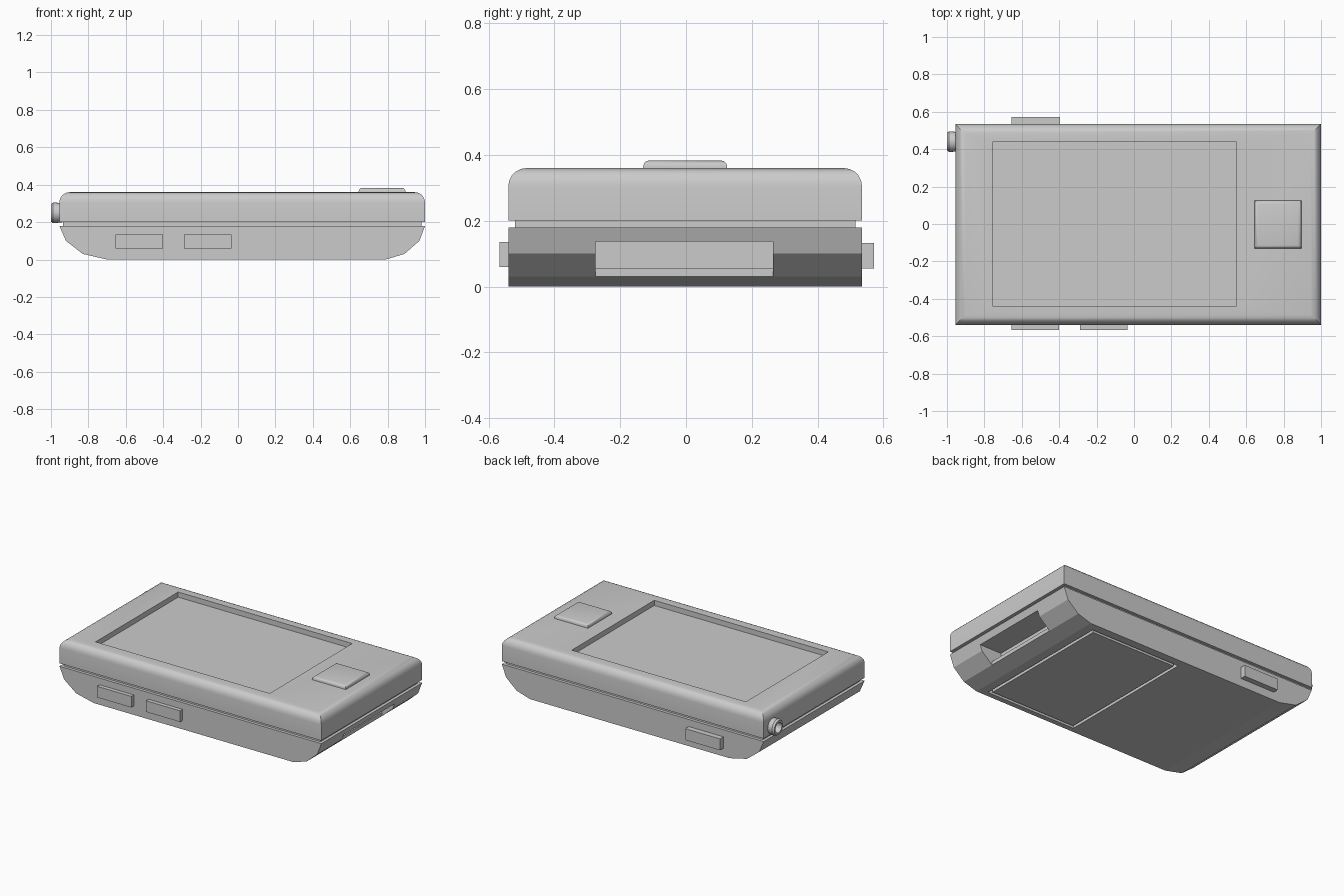
import bpy, bmesh, math
from mathutils import Vector

cube = bpy.data.objects.get("Cube")
if cube:
    bpy.data.objects.remove(cube, do_unlink=True)

GREY = (0.6, 0.6, 0.6, 1)
grey = bpy.data.materials.new("casing grey")
grey.use_nodes = True
grey.diffuse_color = GREY
grey.node_tree.nodes["Principled BSDF"].inputs["Base Color"].default_value = GREY


def finish(name, bm):
    """Turn a bmesh into a named grey object."""
    bmesh.ops.recalc_face_normals(bm, faces=bm.faces)
    mesh = bpy.data.meshes.new(name)
    bm.to_mesh(mesh)
    bm.free()
    mesh.materials.append(grey)
    obj = bpy.data.objects.new(name, mesh)
    bpy.context.collection.objects.link(obj)
    return obj


def box(name, x, y, z, top_bevel=0, segments=1):
    """Box from (min, max) ranges, optionally rounding the upper rim."""
    bm = bmesh.new()
    bmesh.ops.create_cube(bm, size=1)
    for v in bm.verts:
        v.co = Vector([r[0] if c < 0 else r[1] for c, r in zip(v.co, (x, y, z))])
    if top_bevel:
        rim = [e for e in bm.edges if all(v.co.z > z[1] - 0.001 for v in e.verts)]
        bmesh.ops.bevel(bm, geom=rim, offset=top_bevel, segments=segments,
                        profile=0.5, affect='EDGES')
    return finish(name, bm)


def activate(obj):
    bpy.ops.object.select_all(action='DESELECT')
    obj.select_set(True)
    bpy.context.view_layer.objects.active = obj


def cut(obj, cutter):
    """Subtract the cutter from the object and discard it."""
    cutter.hide_render = True
    mod = obj.modifiers.new("cut", 'BOOLEAN')
    mod.operation = 'DIFFERENCE'
    mod.solver = 'EXACT'
    mod.object = cutter
    activate(obj)
    bpy.ops.object.modifier_apply(modifier=mod.name)
    bpy.data.objects.remove(cutter, do_unlink=True)


def smooth(obj, degrees=35):
    activate(obj)
    bpy.ops.object.shade_smooth_by_angle(angle=math.radians(degrees))


LEFT, RIGHT, FRONT, BACK = -0.955, 1.0, -0.54, 0.535

# Upper shell with rounded rim and sunken screen
upper = box("upper_shell", (LEFT, RIGHT), (FRONT, BACK), (0.2, 0.36), 0.055, 5)
cut(upper, box("screen_cutter", (-0.755, 0.545), (-0.44, 0.44), (0.325, 0.5)))
smooth(upper)

# Recessed seam between the shells
box("seam_band", (LEFT + 0.02, RIGHT - 0.02), (FRONT + 0.02, BACK - 0.02), (0.175, 0.205))

# Lower shell: faceted tray profile extruded from front to back
profile = [(LEFT, 0.18), (-0.92, 0.1), (-0.83, 0.03), (-0.7, 0),
           (0.79, 0), (0.89, 0.03), (0.97, 0.1), (RIGHT, 0.18)]
bm = bmesh.new()
face = bm.faces.new([bm.verts.new((x, FRONT, z)) for x, z in profile])
side = bmesh.ops.extrude_face_region(bm, geom=[face])
bmesh.ops.translate(bm, vec=(0, BACK - FRONT, 0),
                    verts=[g for g in side["geom"] if isinstance(g, bmesh.types.BMVert)])
lower = finish("lower_shell", bm)

# Connector slot with a lip on the right end
cut(lower, box("slot_cutter", (0.89, 1.2), (-0.275, 0.265), (0.03, 0.137)))
cut(lower, box("deep_slot_cutter", (0.82, 1.2), (-0.275, 0.265), (0.055, 0.137)))

# Battery cover outline grooved into the underside
x0, x1, y0, y1, w, depth = 0.055, 0.73, -0.505, 0.48, 0.02, 0.025
groove = box("groove_cutter", (x0, x1), (y0, y1), (-0.1, depth))
cut(groove, box("groove_core", (x0 + w, x1 - w), (y0 + w, y1 - w), (-0.2, 0.1)))
cut(lower, groove)

# Square control button on the top face
smooth(box("control_button", (0.645, 0.895), (-0.13, 0.125), (0.35, 0.383), 0.018, 3))

# Side buttons: two at the front, one at the back
box("front_button_a", (-0.655, -0.4), (-0.567, -0.52), (0.06, 0.135))
box("front_button_b", (-0.29, -0.035), (-0.567, -0.52), (0.06, 0.135))
box("back_button", (-0.655, -0.395), (0.515, 0.572), (0.055, 0.132))

# Round hollow socket on the left end, turned about the x axis
bm = bmesh.new()
turn = [(-0.94, 0.052), (-0.988, 0.055), (-1, 0.047), (-1, 0.034), (-0.96, 0.032), (-0.96, 0)]
verts = [bm.verts.new((x, 0.44 + r, 0.25)) for x, r in turn]
edges = [bm.edges.new(pair) for pair in zip(verts, verts[1:])]
bmesh.ops.spin(bm, geom=verts + edges, cent=(0, 0.44, 0.25), axis=(1, 0, 0),
               angle=math.tau, steps=24)
bmesh.ops.remove_doubles(bm, verts=bm.verts, dist=0.0005)
smooth(finish("side_socket", bm))
